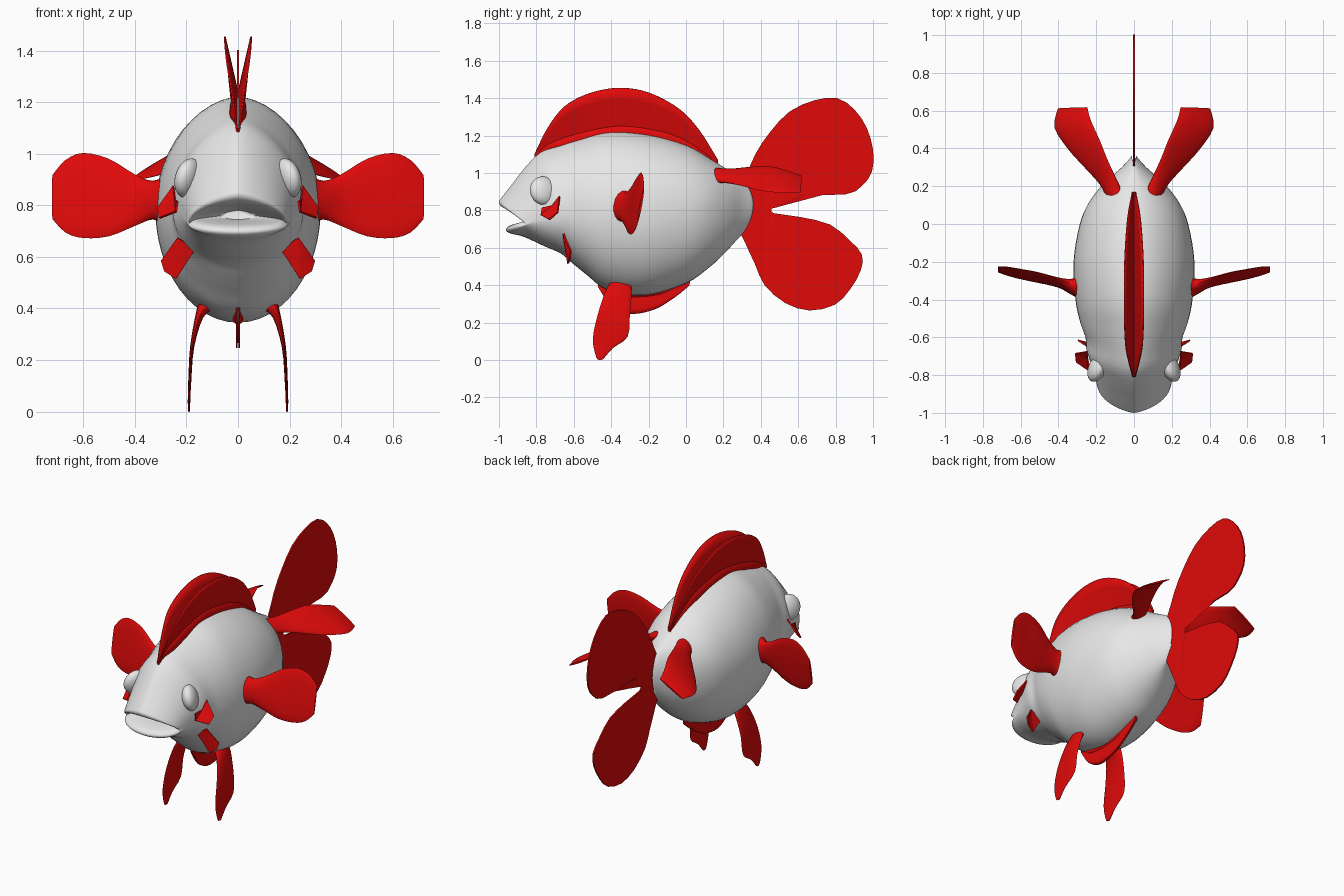
import bpy, bmesh
from math import sin, cos, pi, radians
from mathutils import Vector, Euler

cube = bpy.data.objects.get("Cube")
if cube:
    bpy.data.objects.remove(cube)


def material(name, rgb):
    m = bpy.data.materials.new(name)
    m.use_nodes = True
    m.diffuse_color = (*rgb, 1)
    m.node_tree.nodes["Principled BSDF"].inputs["Base Color"].default_value = (*rgb, 1)
    return m


GREY = material("light grey", (0.8, 0.8, 0.8))
RED = material("fin red", (0.75, 0.003, 0.003))


def finish(name, bm, mat, thickness=0, sharp=45):
    """Turn a bmesh into an object, either a flat plate sheet or a smooth solid."""
    bmesh.ops.recalc_face_normals(bm, faces=bm.faces)
    me = bpy.data.meshes.new(name)
    bm.to_mesh(me)
    bm.free()
    me.materials.append(mat)
    ob = bpy.data.objects.new(name, me)
    bpy.context.collection.objects.link(ob)
    if thickness:
        mod = ob.modifiers.new("thickness", "SOLIDIFY")
        mod.thickness = thickness
        mod.offset = 0
    else:
        me.shade_smooth()
        me.set_sharp_from_angle(angle=radians(sharp))
    return ob


def spline(rows, steps, closed=False):
    """Catmull-Rom interpolation of rows of numbers."""
    n = len(rows)
    pick = (lambda i: rows[i % n]) if closed else (lambda i: rows[max(0, min(n - 1, i))])
    out = []
    for i in range(n if closed else n - 1):
        for k in range(steps):
            t = k / steps
            out.append([b + 0.5 * t * (c - a + t * (2*a - 5*b + 4*c - d + t * (3*(b - c) + d - a)))
                        for a, b, c, d in zip(*(pick(i + j) for j in (-1, 0, 1, 2)))])
    return out if closed else out + [list(rows[-1])]


def clamp(v):
    return max(0, min(1, v))


def loft(name, rings, mat, sharp=45):
    """Skin closed rings and cap both ends."""
    bm = bmesh.new()
    vs = [[bm.verts.new(p) for p in r] for r in rings]
    n = len(vs[0])
    for a, b in zip(vs, vs[1:]):
        for i in range(n):
            j = (i + 1) % n
            bm.faces.new((a[i], a[j], b[j], b[i]))
    bm.faces.new(vs[0])
    bm.faces.new(vs[-1])
    return finish(name, bm, mat, 0, sharp)


# Body: tilted oval rings (top y z, side y z, bottom y z, half width), mouth to tail
body_rows = [
    (-.80, .78, -.79, .76, -.80, .745, .06),
    (-.93, .80, -.84, .75, -.88, .735, .14),
    (-.985, .82, -.86, .742, -.94, .72, .172),
    (-1.0, .845, -.86, .732, -.962, .697, .187),
    (-.985, .87, -.85, .73, -.94, .677, .195),
    (-.93, .94, -.81, .75, -.87, .66, .205),
    (-.86, 1.03, -.74, .77, -.76, .61, .225),
    (-.78, 1.11, -.66, .78, -.67, .57, .252),
    (-.68, 1.15, -.60, .785, -.61, .52, .257),
    (-.56, 1.185, -.52, .785, -.53, .455, .285),
    (-.40, 1.22, -.40, .785, -.42, .375, .31),
    (-.20, 1.205, -.20, .785, -.22, .345, .32),
    (0, 1.15, 0, .79, 0, .41, .287),
    (.14, 1.07, .12, .80, .13, .50, .235),
    (.22, 1.02, .22, .81, .21, .575, .155),
    (.29, .98, .30, .82, .27, .64, .065),
    (.31, .96, .36, .83, .29, .66, .012),
]


def body_ring(row, n=48):
    yt, zt, ys, zs, yb, zb, w = row
    peak = 1.12 + .33 * clamp((-.45 - ys) / .3)      # narrower top on the head
    bend = 1 + clamp((ys - .1) / .2)                 # rounded end at the tail
    ring = []
    for i in range(n):
        c, s = cos(2 * pi * i / n), sin(2 * pi * i / n)
        y, z, power = (yt, zt, peak) if c > 0 else (yb, zb, 1)
        x = w * abs(s) ** power * (1 if s > 0 else -1)
        ring.append((x, ys + (y - ys) * abs(c) ** bend, zs + (z - zs) * abs(c)))
    return ring


loft("body", [body_ring(r) for r in spline(body_rows, 4)], GREY, 70)


# Ridge fins: two sheets from a shared ridge, with a flange lying on the body
def ridge_fin(name, stations, flange, spread, lift):
    """stations: y, base z, edge z. flange and spread: half widths at base and edge."""
    rows = spline(stations, 5)
    for side, s in (("left", 1), ("right", -1)):
        bm = bmesh.new()
        grid = []
        for y, base, edge in rows:
            h = edge - base
            size = clamp(abs(h) / .2)
            neck = base + lift * size
            col = [(flange * size, base - lift * .5), (.004, neck)]
            col += [(.004 + spread * t * abs(h) / .24, neck + (edge - neck) * t)
                    for t in (.35, .7, 1)]
            grid.append([bm.verts.new((s * x, y, z)) for x, z in col])
        for a, b in zip(grid, grid[1:]):
            for i in range(len(a) - 1):
                bm.faces.new((a[i], b[i], b[i + 1], a[i + 1]))
        sheet = finish(f"{side}_{name}", bm, RED, .006)
        sheet.data.shade_smooth()
        sheet.data.set_sharp_from_angle(angle=radians(25))


ridge_fin("dorsal_fin", [
    (-.81, 1.09, 1.10), (-.74, 1.135, 1.24), (-.65, 1.16, 1.355), (-.52, 1.195, 1.425),
    (-.36, 1.22, 1.455), (-.20, 1.205, 1.43), (-.04, 1.165, 1.345), (.07, 1.11, 1.23),
    (.17, 1.05, 1.07)], .034, .048, .03)
ridge_fin("anal_fin", [
    (-.47, .405, .39), (-.40, .365, .29), (-.30, .35, .247), (-.17, .355, .27),
    (-.06, .385, .335), (.02, .42, .40)], .045, .002, -.02)


# Flat plates: an outline filled and thickened
def plate(name, points, thickness):
    bm = bmesh.new()
    bm.faces.new([bm.verts.new(p) for p in points])
    bmesh.ops.triangulate(bm, faces=bm.faces[:])
    return finish(name, bm, RED, thickness)


tail = [(.28, .90), (.31, .96), (.37, 1.10), (.45, 1.22), (.555, 1.33), (.69, 1.39), (.81, 1.40),
        (.90, 1.34), (.965, 1.245), (1.0, 1.125), (.995, 1.01), (.94, .93), (.85, .885),
        (.61, .885), (.50, .88), (.44, .83), (.47, .785), (.61, .765), (.77, .725),
        (.875, .64), (.94, .565), (.935, .48), (.875, .375), (.795, .295), (.66, .265),
        (.53, .305), (.42, .40), (.37, .51), (.31, .64), (.28, .72)]
plate("tail_fin", [(0, y, z) for y, z in spline(tail, 2, True)], .009)


# Paired fins: thin oval sections (centre, half chord, half thickness)
def paired_fin(name, rows):
    rows = spline(rows, 3)
    for side, s in (("left", 1), ("right", -1)):
        rings = []
        for i, r in enumerate(rows):
            centre, chord = Vector(r[:3]), Vector(r[3:6])
            ahead = Vector(rows[min(i + 1, len(rows) - 1)][:3])
            behind = Vector(rows[max(i - 1, 0)][:3])
            thick = chord.cross(ahead - behind).normalized() * r[6]
            ring = [centre + chord * cos(a) + thick * sin(a)
                    for a in (2 * pi * k / 16 for k in range(16))]
            rings.append([(s * p.x, p.y, p.z) for p in ring])
        loft(f"{side}_{name}", rings, RED)


paired_fin("pectoral_fin", [
    (.28, -.335, .82, 0, .015, .10, .07),
    (.33, -.33, .82, 0, .014, .075, .04),
    (.40, -.31, .82, 0, .018, .10, .02),
    (.50, -.285, .83, 0, .025, .15, .014),
    (.60, -.265, .838, 0, .025, .165, .011),
    (.67, -.25, .835, 0, .022, .14, .009),
    (.72, -.24, .832, 0, .015, .085, .006)])
paired_fin("rear_fin", [
    (.10, .15, .985, .035, -.015, -.035, .035),
    (.14, .23, .985, .04, -.02, -.035, .022),
    (.20, .32, .982, .058, -.025, -.05, .016),
    (.265, .42, .972, .083, -.025, -.065, .013),
    (.325, .53, .952, .096, -.02, -.058, .01),
    (.325, .615, .94, .078, -.003, -.045, .006)])
paired_fin("pelvic_fin", [
    (.12, -.35, .42, .01, .05, 0, .035),
    (.15, -.36, .37, 0, .07, 0, .016),
    (.178, -.385, .25, 0, .085, 0, .008),
    (.187, -.405, .12, 0, .093, .005, .006),
    (.19, -.435, .04, 0, .045, .025, .005),
    (.19, -.45, .002, 0, .008, .003, .004)])

# Eyes and small cheek fins on both sides
cheek = [(.25, -.675, .875), (.31, -.685, .79), (.305, -.73, .75), (.24, -.775, .775),
         (.235, -.77, .815), (.245, -.715, .825)]
throat = [(.165, -.65, .63), (.235, -.655, .675), (.297, -.615, .585), (.285, -.62, .545),
          (.24, -.63, .515)]
for side, s in (("left", 1), ("right", -1)):
    bm = bmesh.new()
    bmesh.ops.create_uvsphere(bm, u_segments=28, v_segments=16, radius=1)
    eye = finish(f"{side}_eye", bm, GREY)
    eye.scale = (.045, .08, .078)
    eye.location = (s * .192, -.76, .905)
    eye.rotation_euler = Euler((0, s * radians(-14), s * radians(25)))
    for label, pts in (("cheek_fin", cheek), ("throat_fin", throat)):
        plate(f"{side}_{label}", [(s * x, y, z) for x, y, z in pts], .009)
